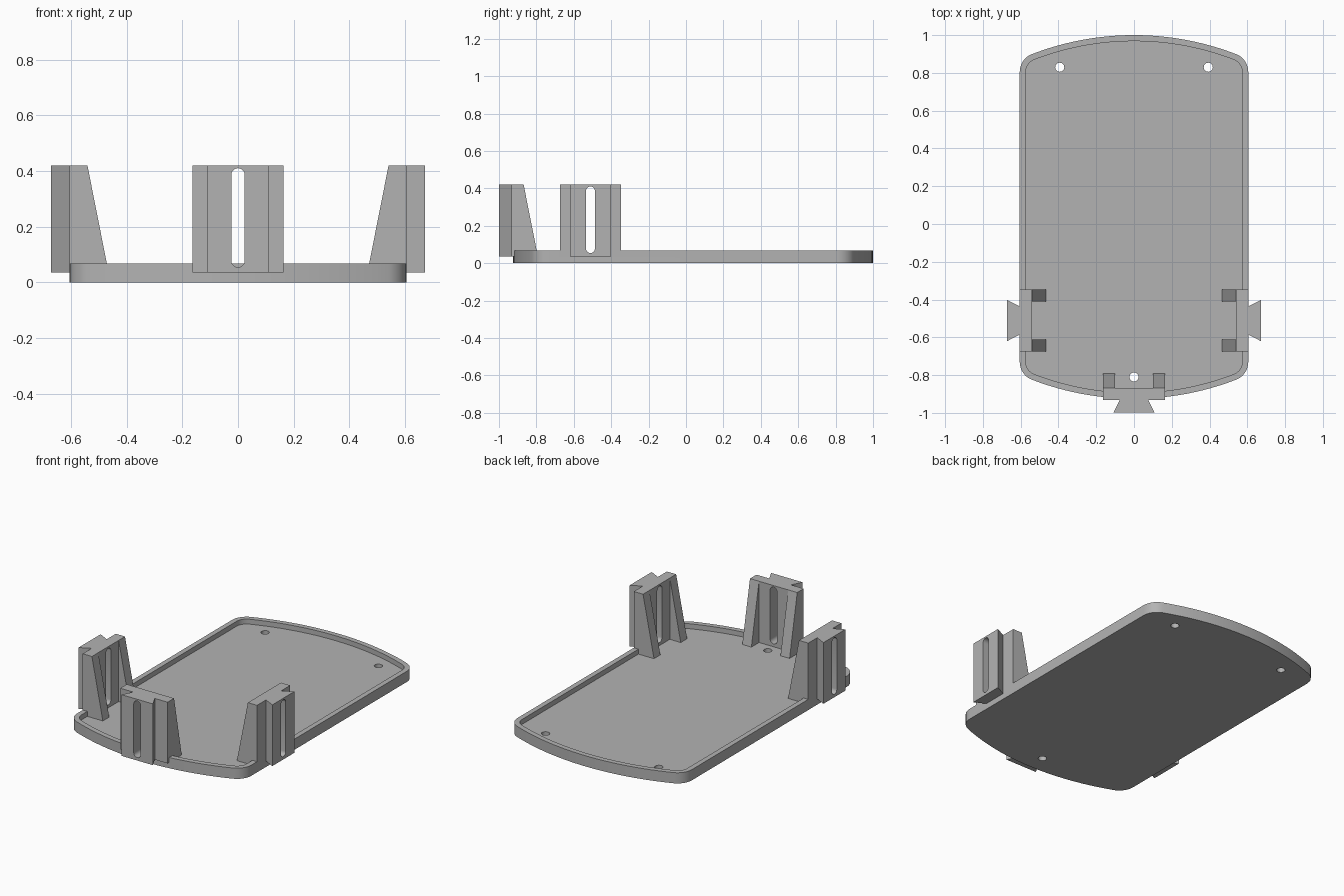
import bpy, bmesh, math
from mathutils import Matrix

if "Cube" in bpy.data.objects:
    bpy.data.objects.remove(bpy.data.objects["Cube"])

grey = bpy.data.materials.new("light grey plastic")
grey.diffuse_color = (0.45, 0.45, 0.45, 1)
grey.use_nodes = True
grey.node_tree.nodes["Principled BSDF"].inputs["Base Color"].default_value = grey.diffuse_color

FLOOR, RIM, TOP = 0.036, 0.067, 0.42


def prism(name, pts, lo, hi, axis="z"):
    """Extrude a 2D outline from lo to hi along the given axis."""
    place = {"z": lambda a, b, h: (a, b, h),
             "y": lambda a, b, h: (a, h, b),
             "x": lambda a, b, h: (h, a, b)}[axis]
    bm = bmesh.new()
    low = [bm.verts.new(place(a, b, lo)) for a, b in pts]
    high = [bm.verts.new(place(a, b, hi)) for a, b in pts]
    bm.faces.new(low)
    bm.faces.new(high)
    n = len(pts)
    for i in range(n):
        j = (i + 1) % n
        bm.faces.new((low[i], low[j], high[j], high[i]))
    bmesh.ops.recalc_face_normals(bm, faces=bm.faces)
    me = bpy.data.meshes.new(name)
    bm.to_mesh(me)
    bm.free()
    me.materials.append(grey)
    ob = bpy.data.objects.new(name, me)
    bpy.context.collection.objects.link(ob)
    return ob


def combine(ob, other, op):
    """Apply a boolean and discard the helper."""
    mod = ob.modifiers.new("combine", "BOOLEAN")
    mod.operation, mod.solver, mod.object = op, "EXACT", other
    bpy.context.view_layer.objects.active = ob
    bpy.ops.object.modifier_apply(modifier=mod.name)
    bpy.data.objects.remove(other)


def circle(x, y, r, n=24):
    return [(x + r * math.cos(2 * math.pi * i / n),
             y + r * math.sin(2 * math.pi * i / n)) for i in range(n)]


def rect(x0, x1, y0, y1):
    return [(x0, y0), (x1, y0), (x1, y1), (x0, y1)]


def tray_outline(inset):
    """Straight sides, filleted corners and broad arcs at both ends."""
    mid, half_len = 0.0375, 0.9625 - inset
    half_w, r, big = 0.605 - inset, 0.1 - inset, 1.5 - inset
    cx = half_w - r
    arc_y = half_len - big
    cy = arc_y + math.sqrt((big - r) ** 2 - cx ** 2)
    tangent = math.atan2(cy - arc_y, cx)
    quarter = []
    for i in range(9):
        a = tangent * i / 8
        quarter.append((cx + r * math.cos(a), cy + r * math.sin(a)))
    for i in range(1, 13):
        a = tangent + (math.pi / 2 - tangent) * i / 12
        quarter.append((big * math.cos(a), arc_y + big * math.sin(a)))
    half = quarter + [(-x, y) for x, y in quarter[-2::-1]]
    return [(x, y + mid) for x, y in half + [(-x, -y) for x, y in half]]


# Tray with recessed floor
tray = prism("tray", tray_outline(0), 0, RIM)
combine(tray, prism("pocket", tray_outline(0.032), FLOOR, 0.2), "DIFFERENCE")

# Screw holes
for x, y in ((-0.393, 0.83), (0.393, 0.83), (0, -0.81)):
    combine(tray, prism("hole", circle(x, y, 0.024), -0.1, 0.2), "DIFFERENCE")

# Rim notches where the brackets sit
for x0, x1, y0, y1 in ((-0.65, -0.541, -0.675, -0.347),
                       (0.541, 0.65, -0.675, -0.347),
                       (-0.164, 0.164, -0.96, -0.867)):
    combine(tray, prism("notch", rect(x0, x1, y0, y1), FLOOR, 0.2), "DIFFERENCE")


def bracket(name, x, y, angle):
    # Wall plate with flaring dovetail rail, outward is -y before rotation
    ob = prism(name, [(-0.164, 0.064), (-0.164, 0), (-0.075, 0), (-0.109, -0.067),
                      (0.109, -0.067), (0.075, 0), (0.164, 0), (0.164, 0.064)],
               FLOOR, TOP)
    # Tapered ribs on the inner side
    for x0, x1 in ((-0.164, -0.101), (0.101, 0.164)):
        rib = prism("rib", [(0.03, FLOOR), (0.14, FLOOR), (0.064, TOP), (0.03, TOP)],
                    x0, x1, "x")
        combine(ob, rib, "UNION")
    # Long round-ended slot
    r, z0, z1 = 0.024, 0.054, 0.41
    slot = [(r * math.cos(a), (z1 - r if a <= math.pi else z0 + r) + r * math.sin(a))
            for a in [math.pi * i / 10 for i in range(11)]
            + [math.pi * (1.0001 + i / 10) for i in range(11)]]
    combine(ob, prism("slot", slot, -0.2, 0.2, "y"), "DIFFERENCE")
    ob.data.transform(Matrix.Translation((x, y, 0)) @ Matrix.Rotation(angle, 4, "Z"))
    return ob


parts = [tray,
         bracket("front_bracket", 0, -0.932, 0),
         bracket("right_bracket", 0.605, -0.511, math.pi / 2),
         bracket("left_bracket", -0.605, -0.511, -math.pi / 2)]

# Smooth the rounded walls, keep hard edges
for ob in parts:
    bpy.ops.object.select_all(action="DESELECT")
    ob.select_set(True)
    bpy.context.view_layer.objects.active = ob
    bpy.ops.object.shade_smooth_by_angle(angle=math.radians(30))
